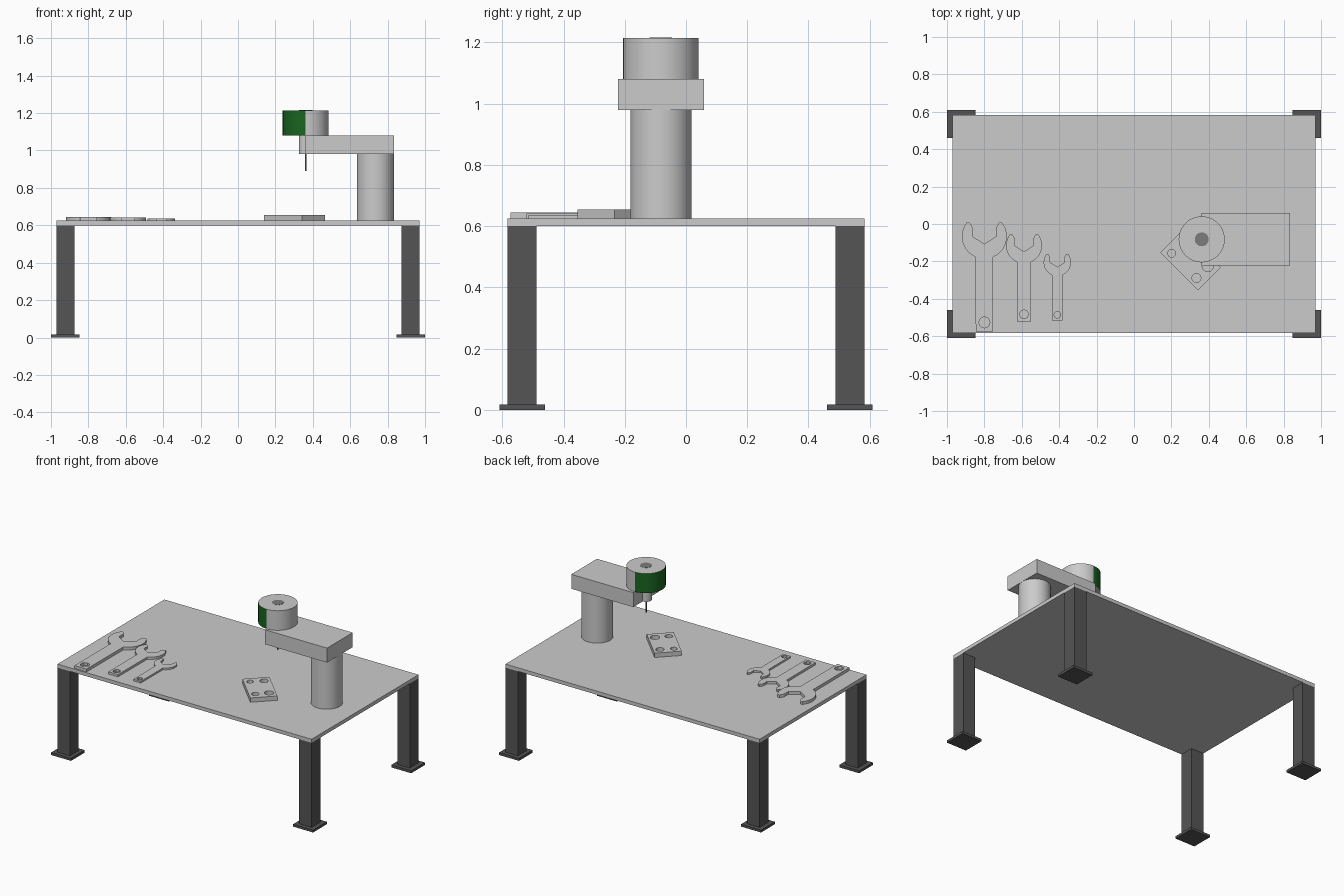
import bpy, bmesh
from math import sin, cos, pi, radians

if "Cube" in bpy.data.objects:
    bpy.data.objects.remove(bpy.data.objects["Cube"])


def material(name, rgb):
    m = bpy.data.materials.new(name)
    m.diffuse_color = (*rgb, 1)
    m.use_nodes = True
    m.node_tree.nodes["Principled BSDF"].inputs["Base Color"].default_value = m.diffuse_color
    return m


DARK = material("dark_steel", (0.09, 0.09, 0.09))
TOOL = material("tool_steel", (0.6, 0.6, 0.6))
CAP = material("cap_grey", (0.2, 0.2, 0.2))
GREEN = material("green_paint", (0.01, 0.13, 0.015))
GREY = material("grey", (0.8, 0.8, 0.8))


def box(name, x, y, z, mat=None):
    """Box from (min, max) ranges."""
    bpy.ops.mesh.primitive_cube_add(size=1, location=[(a + b) / 2 for a, b in (x, y, z)])
    o = bpy.context.object
    o.name = name
    o.scale = [b - a for a, b in (x, y, z)]
    bpy.ops.object.transform_apply(location=False, rotation=False, scale=True)
    if mat:
        o.data.materials.append(mat)
    return o


def cylinder(name, x, y, r, z0, z1, mat=None, sides=64):
    bpy.ops.mesh.primitive_cylinder_add(vertices=sides, radius=r, depth=z1 - z0,
                                        location=(x, y, (z0 + z1) / 2))
    o = bpy.context.object
    o.name = name
    bpy.ops.object.shade_smooth_by_angle(angle=radians(30))
    if mat:
        o.data.materials.append(mat)
    return o


def circle(cx, cy, r, n):
    return [(cx + r * cos(2 * pi * i / n), cy + r * sin(2 * pi * i / n)) for i in range(n)]


def extruded(name, outlines, z0, z1, location, angle=0.0, mat=None):
    """Flat profile with holes, extruded to a solid mesh."""
    cu = bpy.data.curves.new(name, 'CURVE')
    cu.dimensions = '2D'
    cu.fill_mode = 'BOTH'
    cu.extrude = (z1 - z0) / 2
    for pts in outlines:
        s = cu.splines.new('POLY')
        s.points.add(len(pts) - 1)
        for p, (x, y) in zip(s.points, pts):
            p.co = (x, y, 0, 1)
        s.use_cyclic_u = True
    o = bpy.data.objects.new(name, cu)
    bpy.context.collection.objects.link(o)
    o.location = (*location, (z0 + z1) / 2)
    o.rotation_euler[2] = angle
    bpy.ops.object.select_all(action='DESELECT')
    o.select_set(True)
    bpy.context.view_layer.objects.active = o
    bpy.ops.object.convert(target='MESH')
    o = bpy.context.object
    bm = bmesh.new()
    bm.from_mesh(o.data)
    bmesh.ops.remove_doubles(bm, verts=bm.verts, dist=1e-5)
    bmesh.ops.recalc_face_normals(bm, faces=bm.faces)
    bm.to_mesh(o.data)
    bm.free()
    bpy.ops.object.shade_smooth_by_angle(angle=radians(30))
    if mat:
        o.data.materials.clear()
        o.data.materials.append(mat)
    return o


# Table: top, four legs, four foot plates
TOP = 0.625
box("table_top", (-0.97, 0.97), (-0.583, 0.583), (0.60, TOP))
for sx, xn in ((-1, "left"), (1, "right")):
    for sy, yn in ((-1, "front"), (1, "back")):
        lx, ly = sorted((sx * 0.875, sx * 0.97)), sorted((sy * 0.488, sy * 0.583))
        fx, fy = sorted((sx * 0.848, sx * 1.0)), sorted((sy * 0.46, sy * 0.61))
        box(f"{yn}_{xn}_leg", lx, ly, (0.017, 0.60), DARK)
        box(f"{yn}_{xn}_foot", fx, fy, (0, 0.017), DARK)

# Drill press: column, arm, chuck, bit
MX, MY = 0.362, -0.082
cylinder("column", 0.735, MY, 0.1, TOP, 0.98)
box("arm", (MX, 0.835), (-0.222, 0.058), (0.98, 1.08))
cylinder("chuck", MX, MY, 0.037, 0.98, 1.08)
cylinder("drill_bit", MX, MY, 0.005, 0.89, 0.98, DARK, 16)

# Motor housing, left half of its wall painted green, dark cap on top
motor = cylinder("motor", MX, MY, 0.123, 1.08, 1.215, GREY)
motor.data.materials.append(GREEN)
for f in motor.data.polygons:
    if abs(f.normal.z) < 0.5 and f.center.x < 0:
        f.material_index = 1
cylinder("motor_cap", MX, MY, 0.037, 1.20, 1.216, CAP)

# Workpiece plate with four drilled holes of growing size
u, v = 0.143, 0.086
holes = [(-0.097, -0.045, 0.021), (0.09, -0.045, 0.024),
         (0.088, 0.043, 0.03), (-0.093, 0.043, 0.027)]
extruded("workpiece", [[(-u, -v), (u, -v), (u, v), (-u, v)]] +
         [circle(*h, 32) for h in holes], TOP, 0.655, (0.302, -0.193), radians(-45))


# Open-ended wrenches in three sizes
def wrench(name, x, y, s):
    half = [(0, -0.04), (-0.064, 0), (-0.064, 0.05), (-0.08, 0.075)]   # jaw, tip
    for i in range(13):                                               # outer head arc
        a = radians(142 + i * (247 - 142) / 12)
        half.append((0.12 * cos(a), 0.12 * sin(a)))
    half.append((-0.046, -0.508))                                      # handle end
    outline = half + [(-px, py) for px, py in reversed(half[1:])]
    loops = [outline, circle(0, -0.46, 0.03, 8)]
    loops = [[(px * s, py * s) for px, py in l] for l in loops]
    extruded(name, loops, TOP, TOP + 0.02 * s, (x, y), 0, TOOL)


wrench("large_wrench", -0.80, -0.066, 1.0)
wrench("medium_wrench", -0.588, -0.115, 0.8)
wrench("small_wrench", -0.41, -0.205, 0.61)
